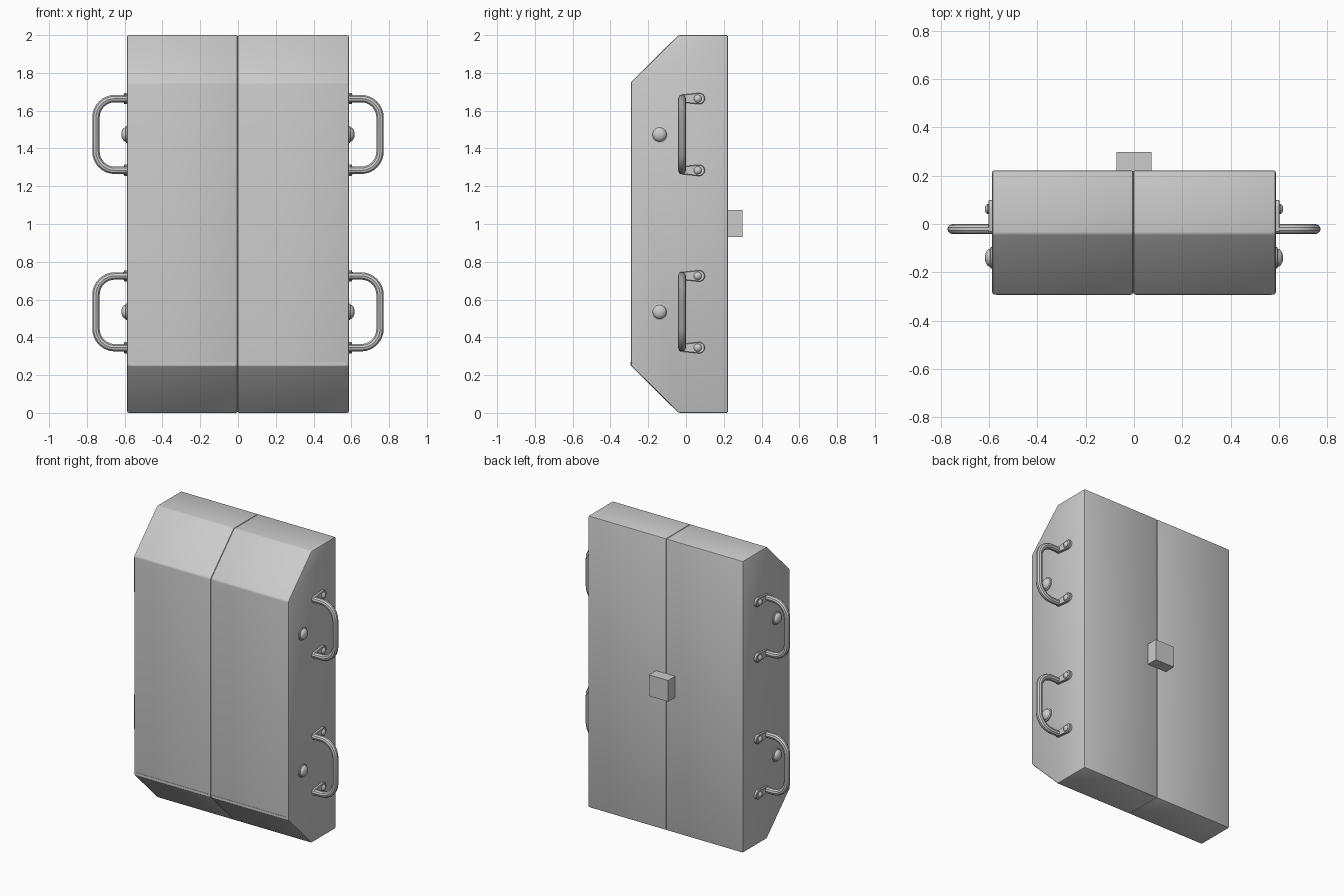
import bpy, bmesh, math

if "Cube" in bpy.data.objects:
    bpy.data.objects.remove(bpy.data.objects["Cube"])

def finish(name, bm, smooth=True):
    bmesh.ops.recalc_face_normals(bm, faces=bm.faces)
    me = bpy.data.meshes.new(name)
    bm.to_mesh(me)
    bm.free()
    return link(name, me, smooth)

def link(name, me, smooth=True):
    ob = bpy.data.objects.new(name, me)
    bpy.context.collection.objects.link(ob)
    if smooth:
        bpy.ops.object.select_all(action='DESELECT')
        ob.select_set(True)
        bpy.context.view_layer.objects.active = ob
        bpy.ops.object.shade_smooth_by_angle(angle=math.radians(35))
    return ob

def prism(name, yz, x0, x1, bevel=0, segs=2):
    """Extrude a y/z outline along x, optionally rounding its edges."""
    bm = bmesh.new()
    face = bm.faces.new([bm.verts.new((x0, y, z)) for y, z in yz])
    ext = bmesh.ops.extrude_face_region(bm, geom=[face])
    moved = [v for v in ext['geom'] if isinstance(v, bmesh.types.BMVert)]
    bmesh.ops.translate(bm, verts=moved, vec=(x1 - x0, 0, 0))
    if bevel:
        bmesh.ops.recalc_face_normals(bm, faces=bm.faces)
        bmesh.ops.bevel(bm, geom=bm.edges[:], offset=bevel, segments=segs,
                        profile=0.5, affect='EDGES')
    return finish(name, bm)

def lathe_x(name, profile, y, z, n=24):
    """Spin (x, radius) points around an axis parallel to x."""
    bm = bmesh.new()
    vs = [bm.verts.new((x, y + r, z)) for x, r in profile]
    es = [bm.edges.new(p) for p in zip(vs, vs[1:])]
    bmesh.ops.spin(bm, geom=vs + es, cent=(0, y, z), axis=(1, 0, 0),
                   angle=2 * math.pi, steps=n)
    bmesh.ops.remove_doubles(bm, verts=bm.verts[:], dist=0.0003)
    return finish(name, bm)

def tube(name, pts, radius):
    cu = bpy.data.curves.new(name + "_path", 'CURVE')
    cu.dimensions = '3D'
    cu.bevel_depth, cu.bevel_resolution, cu.use_fill_caps = radius, 3, True
    sp = cu.splines.new('POLY')
    sp.points.add(len(pts) - 1)
    for p, co in zip(sp.points, pts):
        p.co = (*co, 1)
    tmp = bpy.data.objects.new("tmp", cu)
    bpy.context.collection.objects.link(tmp)
    me = bpy.data.meshes.new_from_object(
        tmp.evaluated_get(bpy.context.evaluated_depsgraph_get()))
    bpy.data.objects.remove(tmp)
    return link(name, me)

def mirror(ob):
    ob.modifiers.new("mirror", 'MIRROR').use_axis = (True, False, False)

SIDE, SEAM = 0.587, -0.003

# Two shell halves meeting at the seam
outline = [(-0.292, 0.25), (-0.04, 0), (0.222, 0), (0.222, 2),
           (-0.04, 2), (-0.292, 1.75)]
prism("left_shell", outline, -SIDE, SEAM, 0.008)
prism("right_shell", outline, SEAM, SIDE, 0.008)

# Narrow lips along the lower front edge
for name, x0, x1 in (("left_lip", -0.57, -0.015), ("right_lip", 0.008, 0.57)):
    prism(name, [(-0.294, 0.252), (-0.28, 0.252), (-0.28, 0.27), (-0.294, 0.27)], x0, x1)

# Latch block at the back
prism("back_latch", [(0.215, 0.93), (0.298, 0.93), (0.298, 1.075), (0.215, 1.075)],
      -0.073, 0.073)

def handle(tag, zc):
    half, out, r, y = 0.19, 0.752, 0.1, -0.021
    # Bent grip bar
    pts = [(SIDE - 0.01, y, zc + half)]
    for sign, a0 in ((1, 90), (-1, 0)):
        for i in range(9):
            a = math.radians(a0 - i * 90 / 8)
            pts.append((out - r + r * math.cos(a), y,
                        zc + sign * (half - r) + r * math.sin(a)))
    pts.append((SIDE - 0.01, y, zc - half))
    mirror(tube(tag + "_handle_grip", pts, 0.0205))
    for end, z in (("top", zc + half), ("bottom", zc - half)):
        # Tapered mounting tab with rounded end
        arc = [math.radians(-90 + i * 18) for i in range(11)]
        tab = [(0.07 + 0.03 * math.cos(a), z + 0.03 * math.sin(a)) for a in arc]
        tab += [(-0.034, z + 0.019), (-0.034, z - 0.019)]
        mirror(prism(f"{tag}_handle_{end}_tab", tab, SIDE - 0.004, SIDE + 0.016, 0.003, 1))
        # Domed bolt head
        dome = [(SIDE + 0.012, 0.021), (SIDE + 0.019, 0.021), (SIDE + 0.026, 0.016),
                (SIDE + 0.03, 0.008), (SIDE + 0.031, 0)]
        mirror(lathe_x(f"{tag}_handle_{end}_bolt", dome, 0.062, z, 16))
    # Round bumper beside the handle
    bump = [(SIDE - 0.004, 0.044), (SIDE + 0.006, 0.044), (SIDE + 0.009, 0.037),
            (SIDE + 0.014, 0.036), (SIDE + 0.022, 0.030), (SIDE + 0.028, 0.018),
            (SIDE + 0.031, 0)]
    mirror(lathe_x(tag + "_bumper", bump, -0.14, zc))

handle("upper", 1.474)
handle("lower", 0.535)
